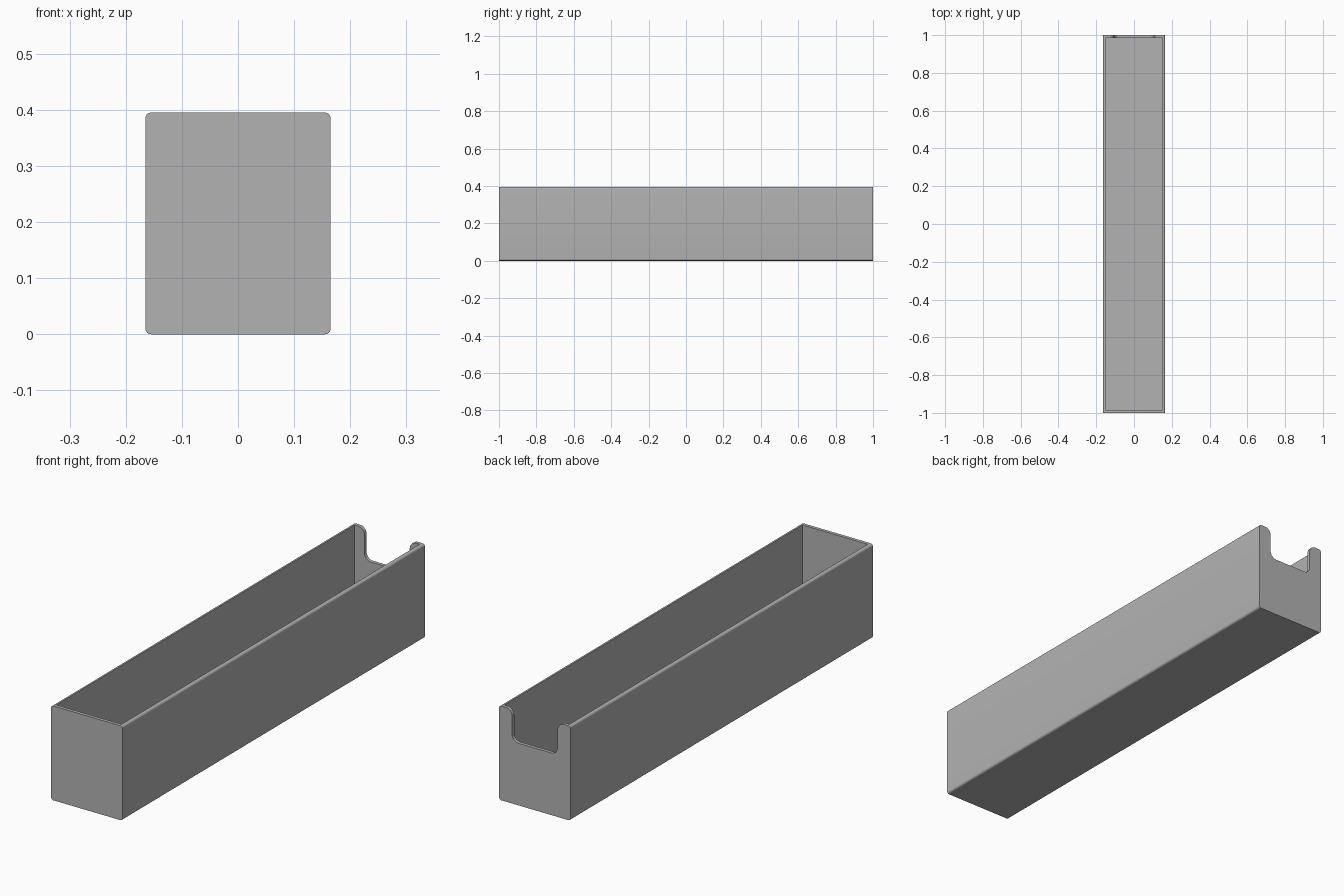
import bpy, math
from mathutils import Vector

default = bpy.data.objects.get("Cube")
if default:
    bpy.data.objects.remove(default, do_unlink=True)

HALF_W, HALF_L, HEIGHT, WALL = 0.165, 1.0, 0.395, 0.014

grey = bpy.data.materials.new("light grey")
grey.use_nodes = True
colour = (0.45, 0.45, 0.45, 1)
grey.diffuse_color = colour
grey.node_tree.nodes["Principled BSDF"].inputs["Base Color"].default_value = colour


def rounded(corners, steps=8):
    """Outline from (x, z, radius) right-angled corners, with filleted arcs."""
    outline = []
    for i, (x, z, r) in enumerate(corners):
        p = Vector((x, z))
        if r == 0:
            outline.append(p)
            continue
        u = (Vector(corners[i - 1][:2]) - p).normalized()
        v = (Vector(corners[(i + 1) % len(corners)][:2]) - p).normalized()
        for k in range(steps + 1):
            t = math.pi / 2 * k / steps
            outline.append(p + r * (u + v - v * math.cos(t) - u * math.sin(t)))
    return outline


def prism(name, outline, y0, y1):
    """Extrude an x-z outline (counter-clockwise from the front) along y."""
    n = len(outline)
    verts = [(p.x, y, p.y) for y in (y0, y1) for p in outline]
    faces = [tuple(range(n)), tuple(reversed(range(n, 2 * n)))]
    faces += [(i, i + n, (i + 1) % n + n, (i + 1) % n) for i in range(n)]
    mesh = bpy.data.meshes.new(name)
    mesh.from_pydata(verts, [], faces)
    obj = bpy.data.objects.new(name, mesh)
    bpy.context.collection.objects.link(obj)
    return obj


def box_corners(w, z0, z1, r=0):
    return [(-w, z0, r), (w, z0, r), (w, z1, r), (-w, z1, r)]


# Tray body with rounded long edges
tray = prism("tray", rounded(box_corners(HALF_W, 0, HEIGHT, 0.01)), -HALF_L, HALF_L)

# Open inside
cavity = prism("cavity_cutter", rounded(box_corners(HALF_W - WALL, WALL, HEIGHT + 0.1)),
               WALL - HALF_L, HALF_L - WALL)

# Finger notch in the back wall, flared at the rim
side = [(0.105, 0.26, 0.03), (0.105, HEIGHT + 0.0003, 0.03),
        (0.14, HEIGHT + 0.0003, 0), (0.14, HEIGHT + 0.1, 0)]
notch_corners = side + [(-x, z, r) for x, z, r in reversed(side)]
notch = prism("notch_cutter", rounded(notch_corners), HALF_L - 0.1, HALF_L + 0.1)

# Cut both openings and keep the finished mesh
for cutter in (cavity, notch):
    cutter.hide_render = True
    mod = tray.modifiers.new(cutter.name, 'BOOLEAN')
    mod.operation, mod.solver, mod.object = 'DIFFERENCE', 'EXACT', cutter
bpy.context.view_layer.update()
finished = bpy.data.meshes.new_from_object(
    tray.evaluated_get(bpy.context.evaluated_depsgraph_get()))
tray.modifiers.clear()
tray.data = finished
for cutter in (cavity, notch):
    bpy.data.objects.remove(cutter, do_unlink=True)

finished.materials.clear()
finished.materials.append(grey)
for face in finished.polygons:
    face.material_index = 0

bpy.ops.object.select_all(action='DESELECT')
tray.select_set(True)
bpy.context.view_layer.objects.active = tray
bpy.ops.object.shade_smooth_by_angle(angle=math.radians(30))
